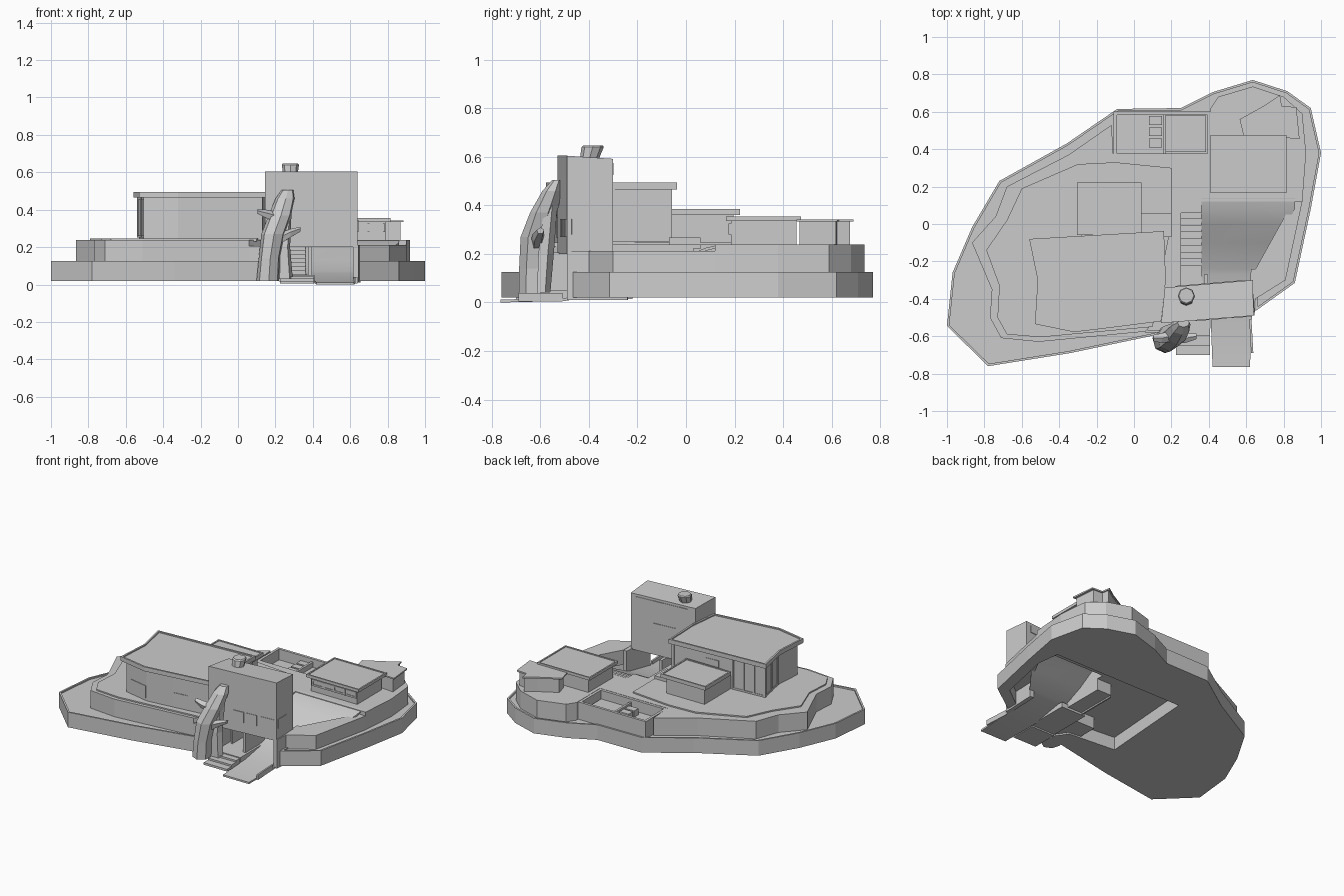
import bpy, bmesh, math
from mathutils import Vector

if "Cube" in bpy.data.objects:
    bpy.data.objects.remove(bpy.data.objects["Cube"])

glass = bpy.data.materials.new("pale_glass")
glass.diffuse_color = (.8, .8, .8, 1)
glass.use_nodes = True
glass.node_tree.nodes["Principled BSDF"].inputs["Base Color"].default_value = glass.diffuse_color


def finish(name, bm, smooth=False):
    bmesh.ops.recalc_face_normals(bm, faces=bm.faces)
    me = bpy.data.meshes.new(name)
    bm.to_mesh(me)
    bm.free()
    ob = bpy.data.objects.new(name, me)
    bpy.context.collection.objects.link(ob)
    if smooth:
        for p in me.polygons:
            p.use_smooth = abs(p.normal.z) > 0.5
    return ob


def prism(name, pts, z0, z1, rim=0, drop=0):
    """Vertical extrusion of an outline, optionally with a raised rim."""
    bm = bmesh.new()
    lo = [bm.verts.new((x, y, z0)) for x, y in pts]
    hi = [bm.verts.new((x, y, z1)) for x, y in pts]
    n = len(pts)
    bm.faces.new(lo[::-1])
    for i in range(n):
        bm.faces.new((lo[i], lo[(i + 1) % n], hi[(i + 1) % n], hi[i]))
    top = bm.faces.new(hi)
    bmesh.ops.recalc_face_normals(bm, faces=bm.faces)
    if rim:
        # step the inner floor down behind the rim
        bmesh.ops.inset_region(bm, faces=[top], thickness=rim, use_even_offset=True)
        ext = bmesh.ops.extrude_discrete_faces(bm, faces=[top])
        for v in ext["faces"][0].verts:
            v.co.z -= drop
    return finish(name, bm)


def rect(name, x0, x1, y0, y1, z0, z1, **kw):
    return prism(name, [(x0, y0), (x1, y0), (x1, y1), (x0, y1)], z0, z1, **kw)


def pane(name, p, q, z0, z1, t=0.01):
    """Upright panel between two plan points."""
    p, q = Vector(p), Vector(q)
    d = (q - p).normalized() * t / 2
    n = Vector((-d.y, d.x))
    return prism(name, [p + n, q + n, q - n, p - n], z0, z1)


def window(p, q, a, b, z0, z1):
    """Flush window on wall p-q, from fraction a to b."""
    p, q = Vector(p), Vector(q)
    pane("window", p.lerp(q, a), p.lerp(q, b), z0, z1, .008).data.materials.append(glass)


def glazing(name, p, q, z0, z1, count):
    """Window band: glass, frame rails and evenly spaced mullions."""
    window(p, q, 0, 1, z0, z1)
    p, q = Vector(p), Vector(q)
    w = (q - p).normalized() * 0.006
    for i in range(count + 1):
        c = p.lerp(q, i / count)
        pane(name + "_mullion", c - w, c + w, z0, z1, 0.018)
    for z in (z0, z1 - 0.012):
        pane(name + "_rail", p, q, z, z + 0.012, 0.016)


def loft(name, rings, smooth=False):
    bm = bmesh.new()
    vs = [[bm.verts.new(c) for c in r] for r in rings]
    n = len(vs[0])
    for a, b in zip(vs, vs[1:]):
        for i in range(n):
            bm.faces.new((a[i], a[(i + 1) % n], b[(i + 1) % n], b[i]))
    bm.faces.new(vs[0][::-1])
    bm.faces.new(vs[-1])
    return finish(name, bm, smooth)


def limb(name, path, sides, sideways=False):
    """Faceted limb through (x, y, z, r1, r2) stations."""
    rings = []
    for x, y, z, r1, r2 in path:
        cs = [(r1 * math.cos(k * math.tau / sides + .3), r2 * math.sin(k * math.tau / sides + .3)) for k in range(sides)]
        rings.append([(x, y + u, z + v) if sideways else (x + u, y + v, z) for u, v in cs])
    loft(name, rings)


# lower ground, hollowed below the drive, stairs and garage
base = [(-1, -.545), (-.97, -.26), (-.865, -.016), (-.72, .23), (-.36, .43), (-.09, .615),
        (.25, .62), (.42, .705), (.635, .77), (.82, .71), (.945, .62), (1, .38), (.945, .08),
        (.86, -.315), (.65, -.465), (.65, -.385), (.79, -.28), (.87, .10), (.85, .26), (.36, .26),
        (-.15, .26), (-.2, -.43), (.15, -.46), (.22, -.56), (.11, -.595), (-.34, -.69), (-.78, -.76)]
prism("lower_ground", base, .02, .125, rim=.012, drop=.01)

# upper terrace and its lower south-east arm
terrace = [(.41, .36), (-.11, .36), (-.12, .53), (-.35, .37), (-.68, .20), (-.74, .04), (-.866, -.10),
           (-.76, -.35), (-.77, -.5), (-.71, -.61), (-.51, -.63), (.06, -.575), (.13, -.5),
           (.15, -.36), (.25, -.36), (.25, .06), (.36, .06), (.36, .12), (.90, .12), (.92, .38),
           (.90, .59), (.80, .68), (.635, .735), (.45, .68), (.41, .62)]
prism("upper_terrace", terrace, .11, .238)
prism("terrace_arm", [(.65, -.24), (.65, -.40), (.81, -.30), (.90, .12), (.85, .12)], .11, .212)
prism("house_plot", [(-.30, .32), (-.6, .19), (-.68, .02), (-.79, -.14), (-.72, -.33), (-.73, -.5),
                     (-.68, -.59), (-.5, -.605), (.1, -.55), (.14, -.3), (.2, 0), (.2, .3), (-.1, .33)], .23, .247)

# driveway rising under the tower
rows = [(-.765, .012, .42, .62), (-.5, .018, .41, .63), (-.27, .06, .36, .64), (-.24, .07, .36, .66),
        (-.1, .13, .36, .76), (0, .19, .36, .82), (.08, .225, .36, .86), (.14, .239, .36, .86)]
loft("driveway", [[(a, y, z), (b, y, z), (b, y, z - .012), (a, y, z - .012)] for y, z, a, b in rows], True)
pane("drive_kerb", (.622, -.51), (.632, -.69), .005, .04, .012)
pane("drive_wall", (.63, -.49), (.64, -.24), .01, .21, .03)
pane("passage_wall", (.385, -.48), (.385, -.27), .02, .2, .02)
pane("stair_wall", (.245, -.42), (.245, .06), .02, .236, .01)

# garden stairs and entry steps
for i in range(9):
    rect("garden_stair", .25, .36, -.26 + i * .036, .07, .03 + i * .02, .055 + i * .021)
rect("passage_floor", .22, .41, -.56, -.22, .015, .05)
for i in range(3):
    rect("entry_step", .225, .405, -.70 + i * .05, -.52, .005, .02 + i * .012)
rect("stair_planter", .06, .22, -.58, -.32, .03, .205, rim=.012, drop=.02)

# tower
tower = [(.165, -.34), (.145, -.53), (.64, -.49), (.635, -.30)]
tw = prism("tower", tower, .2, .6)
for v in tw.data.vertices:
    if v.co.z > .5:
        v.co.z = .605 if v.co.y < -.4 else .592
for a, b in ((.37, .52), (.55, .71), (.76, .98)):
    window(tower[1], tower[2], a, b, .27, .345)
window(tower[0], tower[3], .12, .92, .525, .575)
window(tower[0], tower[3], .3, .65, .33, .42)
window(tower[2], tower[3], .1, .6, .28, .345)
loft("chimney", [[(.28 + r * math.cos(k * math.tau / 8), y + r * math.sin(k * math.tau / 8), z)
                  for k in range(8)] for y, z, r in ((-.40, .585, .038), (-.385, .64, .046), (-.383, .648, .04))])

# main house
roof = [(-.56, -.08), (.16, -.038), (.17, -.3), (.145, -.52), (-.13, -.555), (-.32, -.578), (-.53, -.535), (-.515, -.3)]
body = [(-.53, -.11), (.145, -.065), (.155, -.3), (.13, -.50), (-.13, -.53), (-.32, -.55), (-.505, -.51), (-.49, -.3)]
prism("main_roof", roof, .465, .495, rim=.012, drop=.008)
prism("main_walls", body, .235, .468)
glazing("back_glazing", body[0], (-.30, -.095), .25, .465, 3)
glazing("side_glazing", body[2], body[1], .25, .465, 4)
glazing("left_glazing", body[0], body[7], .25, .465, 2)
window(body[6], body[5], .22, .98, .265, .35)
window(body[4], body[3], .02, .4, .265, .35)
window(body[0], body[1], .5, .65, .36, .42)

# low garden wing
rect("wing_roof", -.305, .04, -.06, .222, .36, .386, rim=.01, drop=.005)
rect("wing_walls", -.28, .015, -.1, .195, .235, .365)
rect("wing_step", .015, .2, -.07, .06, .235, .268)

# guest house and garage at the back right
rect("guest_roof", .41, .815, .165, .475, .335, .355, rim=.01, drop=.005)
rect("guest_walls", .435, .79, .185, .455, .2, .338)
glazing("guest_front", (.45, .185), (.78, .185), .28, .325, 4)
garage = [(.585, .475), (.885, .455), (.868, .625), (.79, .63), (.78, .69), (.70, .635), (.565, .56)]
prism("garage_roof", garage, .333, .343)
gc = Vector((.74, .57))
prism("garage_walls", [gc + (Vector(p) - gc) * .88 for p in garage], .23, .335)

# sunken patio with furniture
rect("patio", -.11, .41, .36, .602, .1, .236, rim=.018, drop=.075)
rect("patio_ledge", .17, .385, .385, .58, .15, .18)
rect("patio_divider", .155, .17, .375, .59, .15, .215)
for i in range(3):
    rect("patio_seat", .08, .15, .41 + i * .06, .457 + i * .06, .15, .205)

# leaning trunk sculpture beside the entrance
limb("leaning_trunk", [(.16, -.62, .02, .062, .07), (.168, -.62, .14, .058, .068), (.188, -.61, .27, .064, .072),
                       (.225, -.585, .37, .062, .058), (.252, -.55, .46, .052, .042), (.265, -.53, .505, .032, .022)], 7)
limb("left_stub", [(.20, -.60, .36, .03, .03), (.15, -.61, .375, .028, .025), (.105, -.61, .39, .018, .014)], 5, True)
limb("right_stub", [(.21, -.61, .235, .03, .035), (.28, -.61, .272, .026, .025), (.335, -.60, .295, .016, .014)], 5, True)
limb("trunk_root", [(.25, -.59, .03, .045, .03), (.245, -.58, .2, .035, .035), (.26, -.56, .40, .028, .03)], 5)
